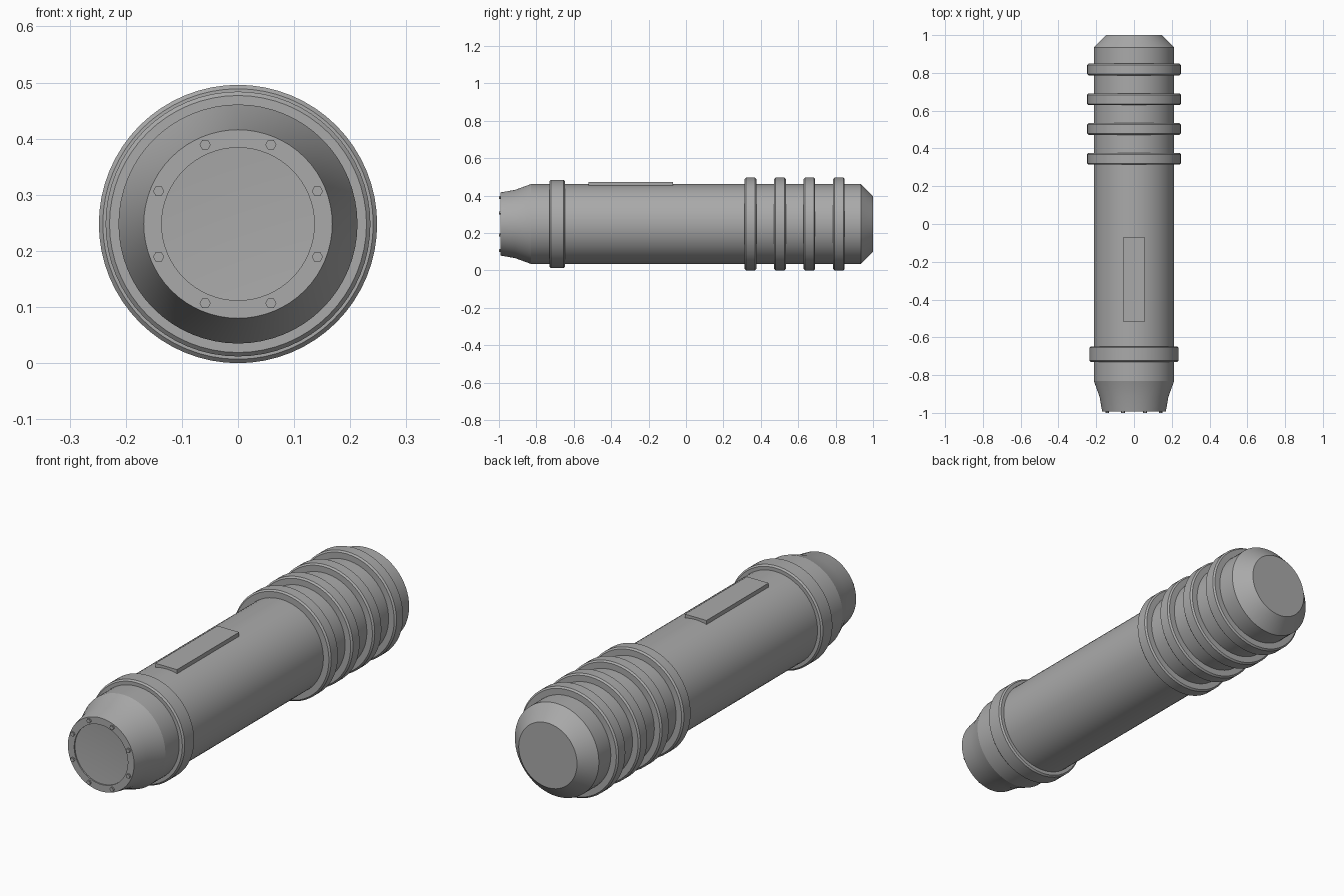
import bpy, bmesh, math
from mathutils import Matrix, Vector

AXIS_Z = 0.248
BODY_R = 0.213
SEGMENTS = 64

cube = bpy.data.objects.get("Cube")
if cube:
    bpy.data.objects.remove(cube, do_unlink=True)

metal = bpy.data.materials.new("grey metal")
metal.use_nodes = True
grey = (0.4, 0.4, 0.4, 1)
metal.diffuse_color = grey
metal.node_tree.nodes["Principled BSDF"].inputs["Base Color"].default_value = grey


def finish(name, bm, smooth=True):
    bmesh.ops.recalc_face_normals(bm, faces=bm.faces)
    mesh = bpy.data.meshes.new(name)
    bm.to_mesh(mesh)
    bm.free()
    mesh.materials.append(metal)
    obj = bpy.data.objects.new(name, mesh)
    bpy.context.collection.objects.link(obj)
    if smooth:
        bpy.ops.object.select_all(action="DESELECT")
        obj.select_set(True)
        bpy.context.view_layer.objects.active = obj
        bpy.ops.object.shade_smooth_by_angle(angle=math.radians(15))
    return obj


def lathe(name, profile, closed=False):
    """Spin (y, radius) points around the long axis."""
    bm = bmesh.new()
    verts = [bm.verts.new((r, y, AXIS_Z)) for y, r in profile]
    edges = [bm.edges.new(pair) for pair in zip(verts, verts[1:])]
    if closed:
        edges.append(bm.edges.new((verts[-1], verts[0])))
    bmesh.ops.spin(bm, geom=verts + edges, cent=(0, 0, AXIS_Z), axis=(0, 1, 0),
                   angle=math.tau, steps=SEGMENTS)
    bmesh.ops.remove_doubles(bm, verts=bm.verts, dist=0.0001)
    return finish(name, bm)


def band(name, y, half_width, radius, bevel=0.007):
    """Raised ring with chamfered rims, sunk slightly into the body."""
    inner = BODY_R - 0.01
    lathe(name, [
        (y - half_width, inner), (y - half_width, radius - bevel),
        (y - half_width + bevel, radius), (y + half_width - bevel, radius),
        (y + half_width, radius - bevel), (y + half_width, inner)], closed=True)


# Main tube with tapered nose, shallow dished end and chamfered tail
lathe("body", [
    (-0.978, 0), (-0.986, 0.136), (-0.992, 0.136), (-0.992, 0.168),
    (-0.985, 0.17), (-0.915, 0.182), (-0.83, BODY_R),
    (0.935, BODY_R), (1.0, 0.148), (1.0, 0)])

# Front collar and rear grip rings
band("front_collar", -0.689, 0.041, 0.236)
for i in range(4):
    band(f"grip_ring_{i + 1}", 0.345 + i * 0.1575, 0.031, 0.248)

# Switch plate on top
bm = bmesh.new()
bmesh.ops.create_cube(bm, size=1, matrix=Matrix.Translation((0, -0.295, 0.4605))
                      @ Matrix.Diagonal((0.11, 0.45, 0.023, 1)))
finish("top_plate", bm, smooth=False)

# Hex bolts around the nose rim
for i in range(8):
    a = math.tau * (i + 0.5) / 8
    place = Matrix.Translation(Vector((0.153 * math.cos(a), -0.994,
                                       AXIS_Z + 0.153 * math.sin(a))))
    bm = bmesh.new()
    bmesh.ops.create_cone(bm, cap_ends=True, segments=6, radius1=0.01,
                          radius2=0.01, depth=0.012,
                          matrix=place @ Matrix.Rotation(math.pi / 2, 4, "X")
                          @ Matrix.Rotation(math.pi / 6, 4, "Z"))
    finish(f"nose_bolt_{i + 1}", bm, smooth=False)
